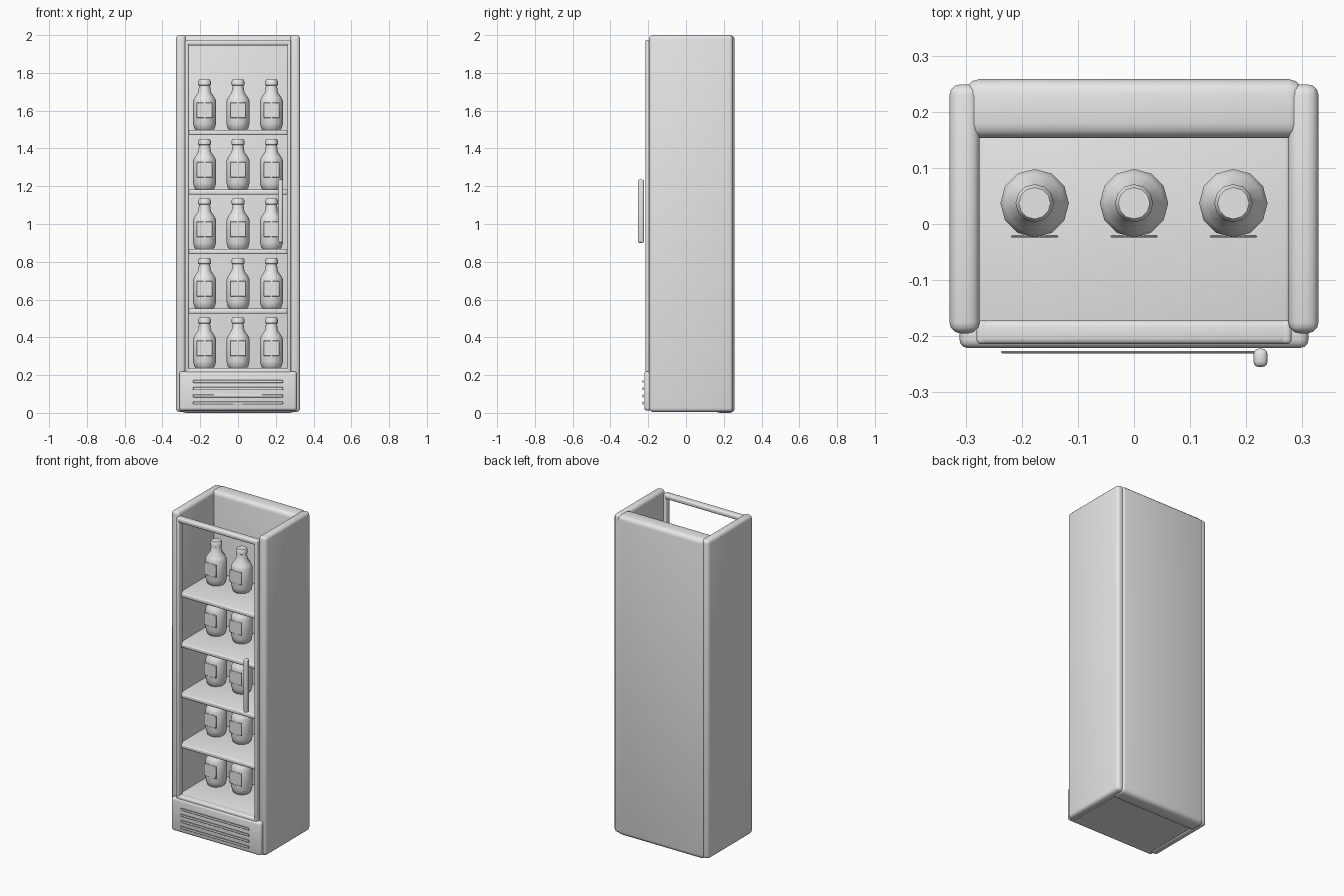
import bpy, bmesh, math

old = bpy.data.objects.get("Cube")
if old:
    bpy.data.objects.remove(old, do_unlink=True)

grey = bpy.data.materials.new("plain_grey")
grey.use_nodes = True
colour = (0.8, 0.8, 0.8, 1)
grey.diffuse_color = colour
grey.node_tree.nodes["Principled BSDF"].inputs["Base Color"].default_value = colour


def finish(name, bm):
    mesh = bpy.data.meshes.new(name)
    bm.to_mesh(mesh)
    bm.free()
    mesh.materials.append(grey)
    mesh.shade_smooth()
    obj = bpy.data.objects.new(name, mesh)
    bpy.context.collection.objects.link(obj)
    return obj


def box(name, x, y, z, bevel=0.0, segments=3):
    """Box given by its (low, high) range on each axis, with rounded edges."""
    bm = bmesh.new()
    bmesh.ops.create_cube(bm, size=1)
    for v in bm.verts:
        for axis, (low, high) in enumerate((x, y, z)):
            v.co[axis] = high if v.co[axis] > 0 else low
    if bevel:
        bmesh.ops.bevel(bm, geom=bm.edges[:], offset=bevel, segments=segments,
                        profile=0.5, affect='EDGES', clamp_overlap=True)
    return finish(name, bm)


def lathe(name, profile, sides):
    """Closed turned shape from (radius, height) points."""
    bm = bmesh.new()
    rings = []
    for r, z in profile:
        rings.append([bm.verts.new((r * math.cos(math.tau * i / sides),
                                    r * math.sin(math.tau * i / sides), z))
                      for i in range(sides)])
    for a, b in zip(rings, rings[1:]):
        for i in range(sides):
            j = (i + 1) % sides
            bm.faces.new((a[i], a[j], b[j], b[i]))
    bm.faces.new(rings[0][::-1])
    bm.faces.new(rings[-1])
    return finish(name, bm)


# Cabinet shell, open at the top
for side, s in (("left", 1), ("right", -1)):
    box(side + "_wall", sorted((s * 0.275, s * 0.329)), (-0.195, 0.249), (0.005, 2), 0.02)
box("back_wall", (-0.302, 0.302), (0.153, 0.258), (0, 2), 0.026)
box("base", (-0.28, 0.28), (-0.18, 0.17), (0.01, 0.21))

# Door frame
for side, s in (("left", 1), ("right", -1)):
    box(side + "_stile", sorted((s * 0.26, s * 0.281)), (-0.214, -0.172), (0.2, 1.975), 0.008)
box("top_rail", (-0.28, 0.28), (-0.214, -0.172), (1.945, 1.975), 0.01)
box("bottom_rail", (-0.28, 0.28), (-0.214, -0.172), (0.205, 0.237), 0.01)

# Lower grille
box("grille_panel", (-0.311, 0.311), (-0.221, -0.17), (0.012, 0.22), 0.015)
for i in range(4):
    z = 0.052 + 0.038 * i
    box("grille_slat", (-0.237, 0.237), (-0.231, -0.226), (z - 0.008, z + 0.008), 0.002, 1)

# Handle
box("door_handle", (0.213, 0.238), (-0.255, -0.222), (0.9, 1.235), 0.01)

# Shelves with bottles
bottle_profile = [(0.046, 0), (0.054, 0.008), (0.061, 0.035), (0.061, 0.155),
                  (0.053, 0.172), (0.034, 0.2), (0.029, 0.236), (0.034, 0.239),
                  (0.034, 0.258), (0.028, 0.267)]
for level in range(5):
    z = 0.237 + 0.315 * level
    box("shelf", (-0.278, 0.278), (-0.19, 0.17), (z - 0.027, z), 0.008)
    for x in (-0.177, 0, 0.177):
        bottle = lathe("bottle", bottle_profile, 12)
        bottle.location = (x, 0.037, z)
        box("bottle_label", (x - 0.042, x + 0.042), (-0.0245, -0.0195),
            (z + 0.065, z + 0.145), 0.002, 1)

# Keep the crisp edges of thin plates and bottle rims
bpy.ops.object.select_all(action='DESELECT')
for obj in bpy.context.scene.objects:
    if obj.type == 'MESH':
        obj.select_set(True)
        bpy.context.view_layer.objects.active = obj
bpy.ops.object.shade_smooth_by_angle(angle=math.radians(40))
